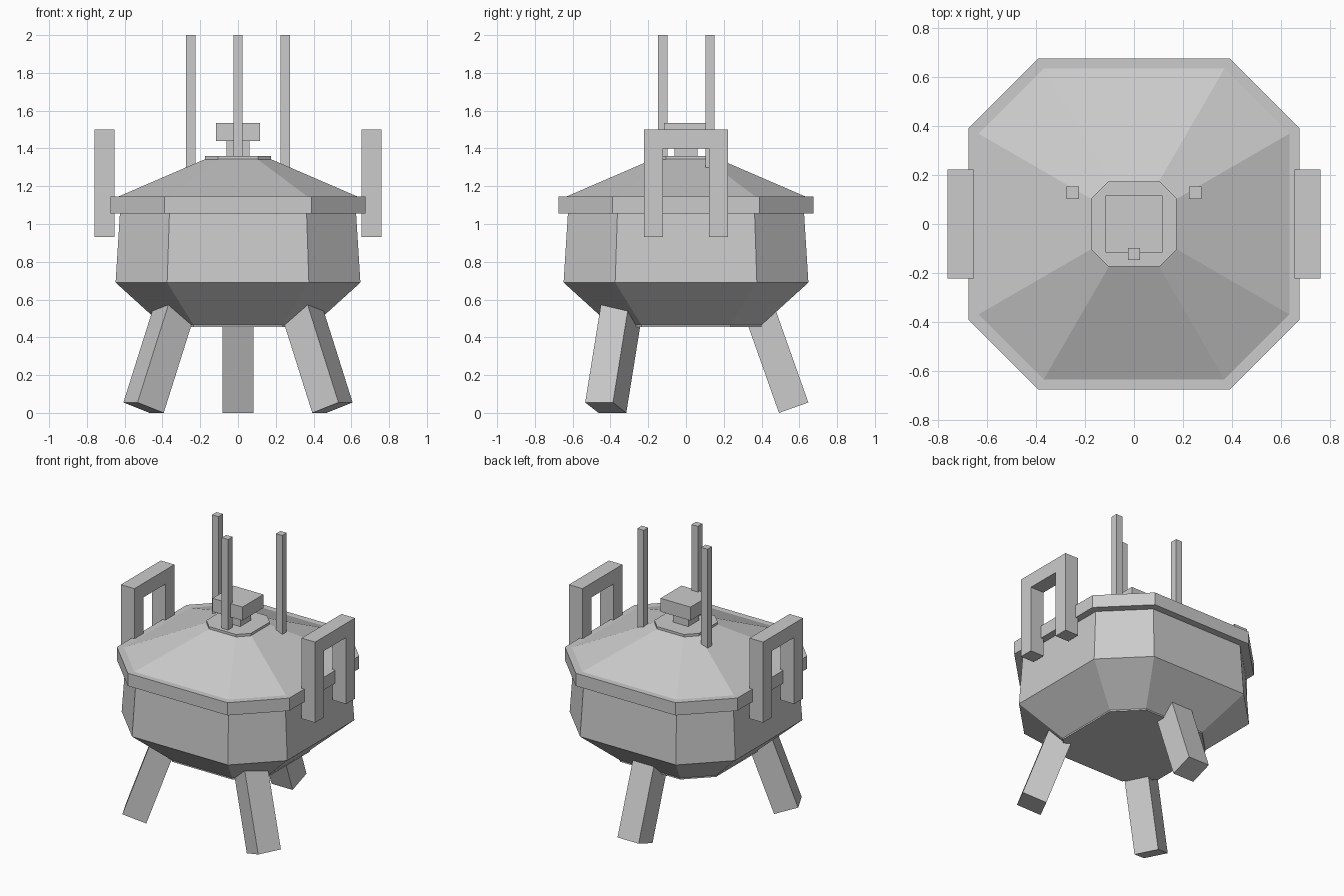
import bpy, bmesh
from math import radians, sin
from mathutils import Matrix, Vector

if "Cube" in bpy.data.objects:
    bpy.data.objects.remove(bpy.data.objects["Cube"])


def make(name, bm):
    bmesh.ops.recalc_face_normals(bm, faces=bm.faces)
    me = bpy.data.meshes.new(name)
    bm.to_mesh(me)
    bm.free()
    ob = bpy.data.objects.new(name, me)
    bpy.context.collection.objects.link(ob)
    return ob


def box(name, lo, hi, matrix=None):
    lo, hi = Vector(lo), Vector(hi)
    bm = bmesh.new()
    bmesh.ops.create_cube(bm, size=1)
    bmesh.ops.scale(bm, vec=hi - lo, verts=bm.verts)
    bmesh.ops.translate(bm, vec=(lo + hi) / 2, verts=bm.verts)
    if matrix:
        bm.transform(matrix)
    return make(name, bm)


def octagon_loft(name, levels):
    """Stack chamfered squares given as (z, half width, half side)."""
    bm = bmesh.new()
    rings = []
    for z, h, c in levels:
        pts = [(h, -c), (h, c), (c, h), (-c, h), (-h, c), (-h, -c), (-c, -h), (c, -h)]
        rings.append([bm.verts.new((x, y, z)) for x, y in pts])
    for a, b in zip(rings, rings[1:]):
        for i in range(8):
            j = (i + 1) % 8
            bm.faces.new((a[i], a[j], b[j], b[i]))
    bm.faces.new(rings[0][::-1])
    bm.faces.new(rings[-1])
    return make(name, bm)


# Pot body, rim and lid
octagon_loft("pot_body", [(0.455, 0.40, 0.235), (0.465, 0.40, 0.235),
                          (0.69, 0.648, 0.375), (1.06, 0.625, 0.363)])
octagon_loft("rim", [(1.055, 0.675, 0.39), (1.145, 0.675, 0.39)])
octagon_loft("lid", [(1.14, 0.645, 0.375), (1.345, 0.17, 0.10)])
octagon_loft("lid_plate", [(1.335, 0.174, 0.105), (1.36, 0.174, 0.105)])

# Lid knob
box("knob_stem", (-0.06, -0.06, 1.35), (0.06, 0.06, 1.45))
box("knob_cap", (-0.117, -0.117, 1.44), (0.117, 0.117, 1.535))

# Upright sticks
for i, (x, y) in enumerate([(-0.25, 0.127), (0.25, 0.127), (0, -0.122)]):
    box(f"stick_{i + 1}", (x - 0.025, y - 0.025, 1.30), (x + 0.025, y + 0.025, 2.0))

# Side handles: an upside-down U extruded along x
outline = [(-0.223, 0.93), (-0.123, 0.93), (-0.123, 1.40), (0.123, 1.40),
           (0.123, 0.93), (0.223, 0.93), (0.223, 1.50), (-0.223, 1.50)]
for side, s in (("left", -1), ("right", 1)):
    bm = bmesh.new()
    face = bm.faces.new([bm.verts.new((s * 0.654, y, z)) for y, z in outline])
    ext = bmesh.ops.extrude_face_region(bm, geom=[face], use_keep_orig=True)
    bmesh.ops.translate(bm, vec=(s * 0.106, 0, 0),
                        verts=[v for v in ext["geom"] if isinstance(v, bmesh.types.BMVert)])
    make(f"{side}_handle", bm)

# Splayed legs
w, tilt = 0.0825, radians(19.5)
for name, x, y, angle in (("back_leg", 0, 0.57, 90),
                          ("front_left_leg", -0.50, -0.425, 207),
                          ("front_right_leg", 0.50, -0.425, -27)):
    m = (Matrix.Translation((x, y, w * sin(tilt)))
         @ Matrix.Rotation(radians(angle), 4, 'Z') @ Matrix.Rotation(-tilt, 4, 'Y'))
    box(name, (-w, -w, 0), (w, w, 0.62), m)
